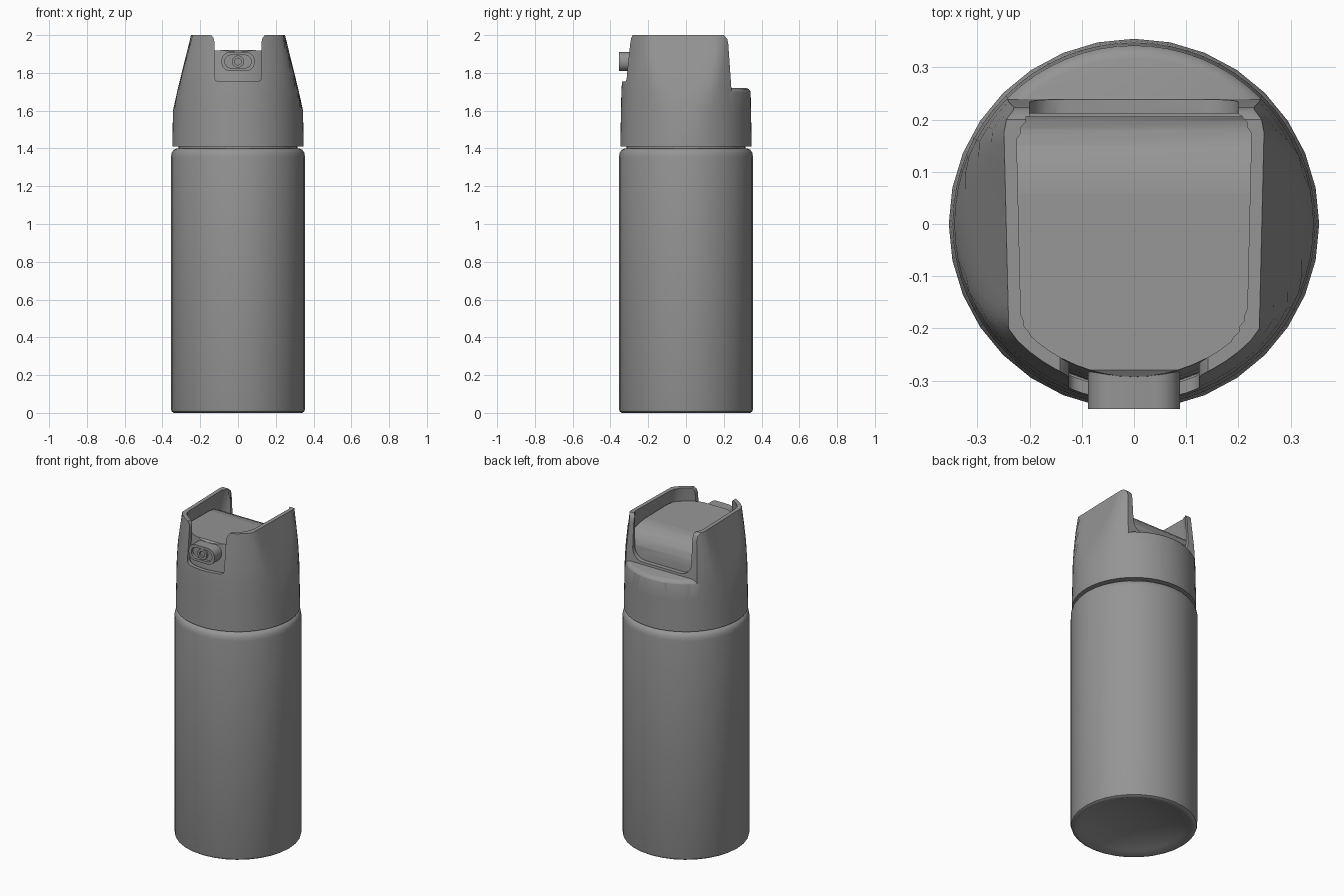
import bpy, bmesh, math

if "Cube" in bpy.data.objects:
    bpy.data.objects.remove(bpy.data.objects["Cube"])

grey = bpy.data.materials.new("plain_grey")
grey.use_nodes = True
grey.diffuse_color = (0.3, 0.3, 0.3, 1)
grey.node_tree.nodes["Principled BSDF"].inputs["Base Color"].default_value = (0.3, 0.3, 0.3, 1)


def finish(name, bm):
    bmesh.ops.recalc_face_normals(bm, faces=bm.faces[:])
    mesh = bpy.data.meshes.new(name)
    bm.to_mesh(mesh)
    bm.free()
    mesh.materials.append(grey)
    obj = bpy.data.objects.new(name, mesh)
    bpy.context.collection.objects.link(obj)
    return obj


def skin(name, rings):
    """Closed solid through a stack of equal-length point rings."""
    bm = bmesh.new()
    loops = [[bm.verts.new(p) for p in ring] for ring in rings]
    n = len(loops[0])
    for low, high in zip(loops, loops[1:]):
        for i in range(n):
            j = (i + 1) % n
            bm.faces.new((low[i], low[j], high[j], high[i]))
    bm.faces.new(loops[0][::-1])
    bm.faces.new(loops[-1])
    return finish(name, bm)


def circle(r, z, n):
    return [(r * math.cos(math.tau * i / n), r * math.sin(math.tau * i / n), z) for i in range(n)]


def lathe(name, profile, n):
    return skin(name, [circle(r, z, n) for r, z in profile])


def prism_x(name, pts, half):
    return skin(name, [[(x, y, z) for y, z in pts] for x in (-half, half)])


def prism_y(name, pts, y0, y1):
    return skin(name, [[(x, y, z) for x, z in pts] for y in (y0, y1)])


def rounded_rect(hw, z0, z1, r, steps=6):
    pts = []
    for k, (sx, cz) in enumerate(((1, z1 - r), (-1, z1 - r), (-1, z0 + r), (1, z0 + r))):
        for s in range(steps + 1):
            a = (k + s / steps) * math.pi / 2
            pts.append((sx * (hw - r) + r * math.cos(a), cz + r * math.sin(a)))
    return pts


def head_ring(z, inset, back):
    """Round section whose sides flatten and lean inwards with height."""
    radius = 0.348 - 0.02 * (min(z, 1.75) - 1.41) - 0.1 * max(0, z - 1.75) - inset
    width = 0.348 - 0.2575 * max(0, z - 1.6) - inset
    ring = []
    for x, y, _ in circle(radius, z, 64):
        y = min(y, back)
        w = width + 0.06 * max(0, z - 1.6) * y
        ring.append((max(-w, min(w, x)), y, z))
    return ring


def head(name, heights, inset=0.0, back=1.0):
    return skin(name, [head_ring(z, inset, back) for z in heights])


def boolean(obj, tool, operation="DIFFERENCE"):
    mod = obj.modifiers.new("cut", "BOOLEAN")
    mod.operation = operation
    mod.solver = "EXACT"
    mod.object = tool
    bpy.context.view_layer.objects.active = obj
    bpy.ops.object.modifier_apply(modifier=mod.name)
    bpy.data.objects.remove(tool)


def smooth(obj, degrees):
    bpy.ops.object.select_all(action="DESELECT")
    obj.select_set(True)
    bpy.context.view_layer.objects.active = obj
    bpy.ops.object.shade_smooth_by_angle(angle=math.radians(degrees))


# Can with a hollowed base and rounded shoulder
can = lathe("can", [(0.01, 0.06), (0.12, 0.054), (0.22, 0.036), (0.29, 0.014), (0.328, 0),
                    (0.34, 0), (0.351, 0.007), (0.355, 0.02), (0.355, 1.355), (0.351, 1.377),
                    (0.341, 1.393), (0.325, 1.4), (0.315, 1.4), (0.315, 1.43)], 32)
smooth(can, 40)

# Cap shell
cap = head("cap", (1.41, 1.6, 1.7, 1.8, 1.9, 2.0))

# Rear step, leaving a shelf with a rounded rim
step = prism_x("step_cutter", [(0.24, 1.6), (0.24, 1.72), (0.224, 1.95), (0.218, 1.98),
                               (0.2, 2.0), (0.18, 2.003), (0.18, 2.1), (0.5, 2.1), (0.5, 1.6)], 0.6)
shelf = lathe("shelf_shape", [(0.6, 1.5), (0.6, 1.68), (0.346, 1.69), (0.341, 1.702),
                              (0.332, 1.714), (0.318, 1.72)], 64)
boolean(step, shelf)
boolean(cap, step)

# Hollow, rear opening and front notch
boolean(cap, head("hollow_cutter", (1.62, 1.7, 1.8, 1.9, 2.1), 0.024, 0.212))
boolean(cap, prism_y("rear_cutter", rounded_rect(0.2, 1.735, 2.2, 0.07), 0.15, 0.4))
notch = rounded_rect(0.125, 1.755, 2.2, 0.022)
boolean(cap, prism_y("notch_cutter", notch, -0.5, -0.2))
for side in (-1, 1):
    flare = [(side * x, z) for x, z in ((0.11, 1.96), (0.125, 1.965), (0.13, 1.986),
                                        (0.143, 2.001), (0.143, 2.1), (0.11, 2.1))]
    boolean(cap, prism_y("flare_cutter", flare, -0.5, -0.2))
smooth(cap, 42)

# Push button with a curved back
button = head("button", (1.6, 1.7, 1.8, 1.95), 0.032, 0.206)
boolean(button, prism_x("button_shape", [(-0.4, 1.55), (-0.4, 1.905), (-0.295, 1.91), (-0.28, 1.92),
                                         (0.06, 1.908), (0.11, 1.898), (0.15, 1.88), (0.18, 1.85),
                                         (0.198, 1.81), (0.208, 1.76), (0.22, 1.55)], 0.5),
        "INTERSECT")
smooth(button, 35)

# Nozzle block with a recessed face and a round outlet
nozzle = prism_y("nozzle", rounded_rect(0.088, 1.81, 1.91, 0.046), -0.355, -0.27)
boolean(nozzle, prism_y("recess_cutter", rounded_rect(0.07, 1.826, 1.894, 0.033), -0.4, -0.338))
smooth(nozzle, 35)
outlet = prism_y("nozzle_outlet", rounded_rect(0.032, 1.828, 1.892, 0.0319), -0.35, -0.3)
boolean(outlet, prism_y("outlet_cutter", rounded_rect(0.018, 1.842, 1.878, 0.0179), -0.4, -0.32))
smooth(outlet, 35)
